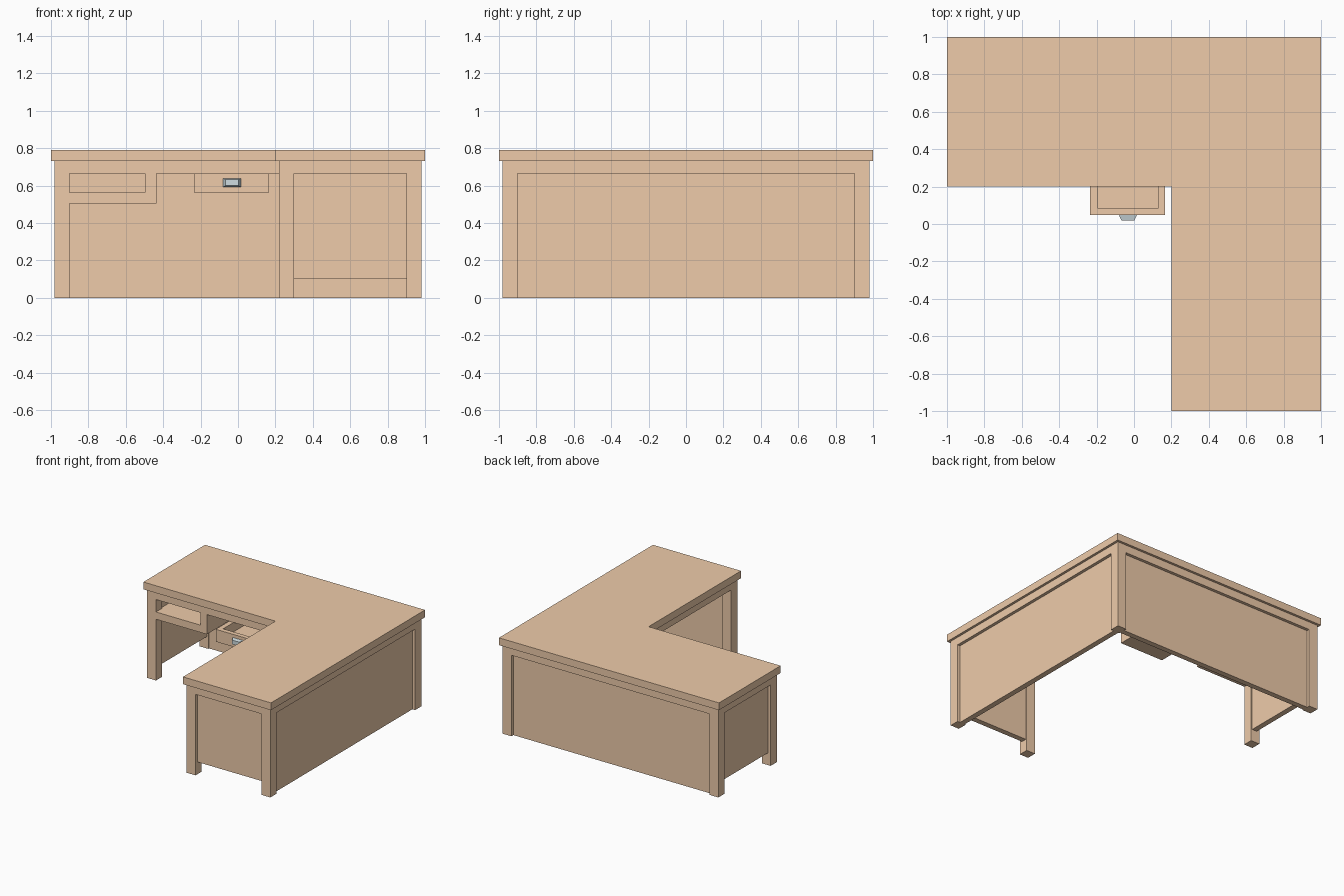
import bpy, bmesh

if "Cube" in bpy.data.objects:
    bpy.data.objects.remove(bpy.data.objects["Cube"])


def material(name, rgb):
    m = bpy.data.materials.new(name)
    m.diffuse_color = (*rgb, 1)
    m.use_nodes = True
    m.node_tree.nodes["Principled BSDF"].inputs["Base Color"].default_value = m.diffuse_color
    return m


wood = material("wood", (0.86, 0.60, 0.40))
metal = material("metal", (0.62, 0.72, 0.75))


def finish(name, bm, mat):
    bmesh.ops.recalc_face_normals(bm, faces=bm.faces)
    me = bpy.data.meshes.new(name)
    bm.to_mesh(me)
    bm.free()
    me.materials.append(mat)
    ob = bpy.data.objects.new(name, me)
    bpy.context.collection.objects.link(ob)
    return ob


def box(name, xs, ys, zs, mat=wood):
    bm = bmesh.new()
    bmesh.ops.create_cube(bm, size=1)
    for v in bm.verts:
        v.co = [r[0] if c < 0 else r[1] for c, r in zip(v.co, (xs, ys, zs))]
    return finish(name, bm, mat)


def slab(name, outline, z0, z1):
    bm = bmesh.new()
    face = bm.faces.new([bm.verts.new((x, y, z0)) for x, y in outline])
    ext = bmesh.ops.extrude_face_region(bm, geom=[face])
    for v in ext["geom"]:
        if isinstance(v, bmesh.types.BMVert):
            v.co.z = z1
    return finish(name, bm, wood)


# L-shaped worktop
slab("worktop", [(-1, 0.2), (0.2, 0.2), (0.2, -1), (1, -1), (1, 1), (-1, 1)], 0.73, 0.79)

# Five square legs
A, B, H = 0.90, 0.98, 0.73
I0, I1 = 0.22, 0.30
for n, xs, ys in (("back_right", (A, B), (A, B)), ("back_left", (-B, -A), (A, B)),
                  ("inner_left", (-B, -A), (I0, I1)), ("front_inner", (I0, I1), (-B, -A)),
                  ("front_right", (A, B), (-B, -A))):
    box(n + "_leg", xs, ys, (0, H))

# Aprons under the top, flush with the legs
ap = (0.665, H)
box("back_apron", (-A, A), (A, B), ap)
box("right_apron", (A, B), (-A, A), ap)
box("left_apron", (-B, -A), (I1, A), ap)
box("front_apron", (I1, A), (-B, -A), ap)
box("inner_back_apron", (-A, I0), (I0, I1), ap)
box("inner_side_apron", (I0, I1), (-A, I1), ap)

# Recessed panels: full height behind, raised at the two ends
p0, p1 = 0.91, 0.955
box("back_panel", (-A, A), (p0, p1), (0, 0.665))
box("right_panel", (p0, p1), (-A, A), (0, 0.665))
box("left_end_panel", (-p1, -p0), (I1, A), (0.10, 0.665))
box("front_end_panel", (I1, A), (-p1, -p0), (0.10, 0.665))

# Open compartment on the left
box("compartment_floor", (-0.91, -0.437), (I0, 0.91), (0.503, 0.563))
box("compartment_side", (-0.497, -0.437), (I0, 0.91), (0.563, H))

# Pulled-out drawer
x0, x1, y0, y1, z0, z1 = -0.235, 0.167, 0.047, 0.65, 0.563, 0.665
box("drawer_floor", (x0 + 0.04, x1 - 0.035), (y0 + 0.038, y1 - 0.038), (z0, z0 + 0.025))
box("drawer_front", (x0, x1), (y0, y0 + 0.038), (z0, z1))
box("drawer_back", (x0, x1), (y1 - 0.038, y1), (z0, z1))
box("drawer_left_side", (x0, x0 + 0.04), (y0 + 0.038, y1 - 0.038), (z0, z1))
box("drawer_right_side", (x1 - 0.035, x1), (y0 + 0.038, y1 - 0.038), (z0, z1))

# Tapered metal pull
pull = box("drawer_pull", (-0.08, 0.015), (0.018, y0), (0.593, 0.639), metal)
for v in pull.data.vertices:
    if v.co.y < 0.03:
        v.co.x = -0.033 + (v.co.x + 0.033) * 0.72
        v.co.z = 0.616 + (v.co.z - 0.616) * 0.72
